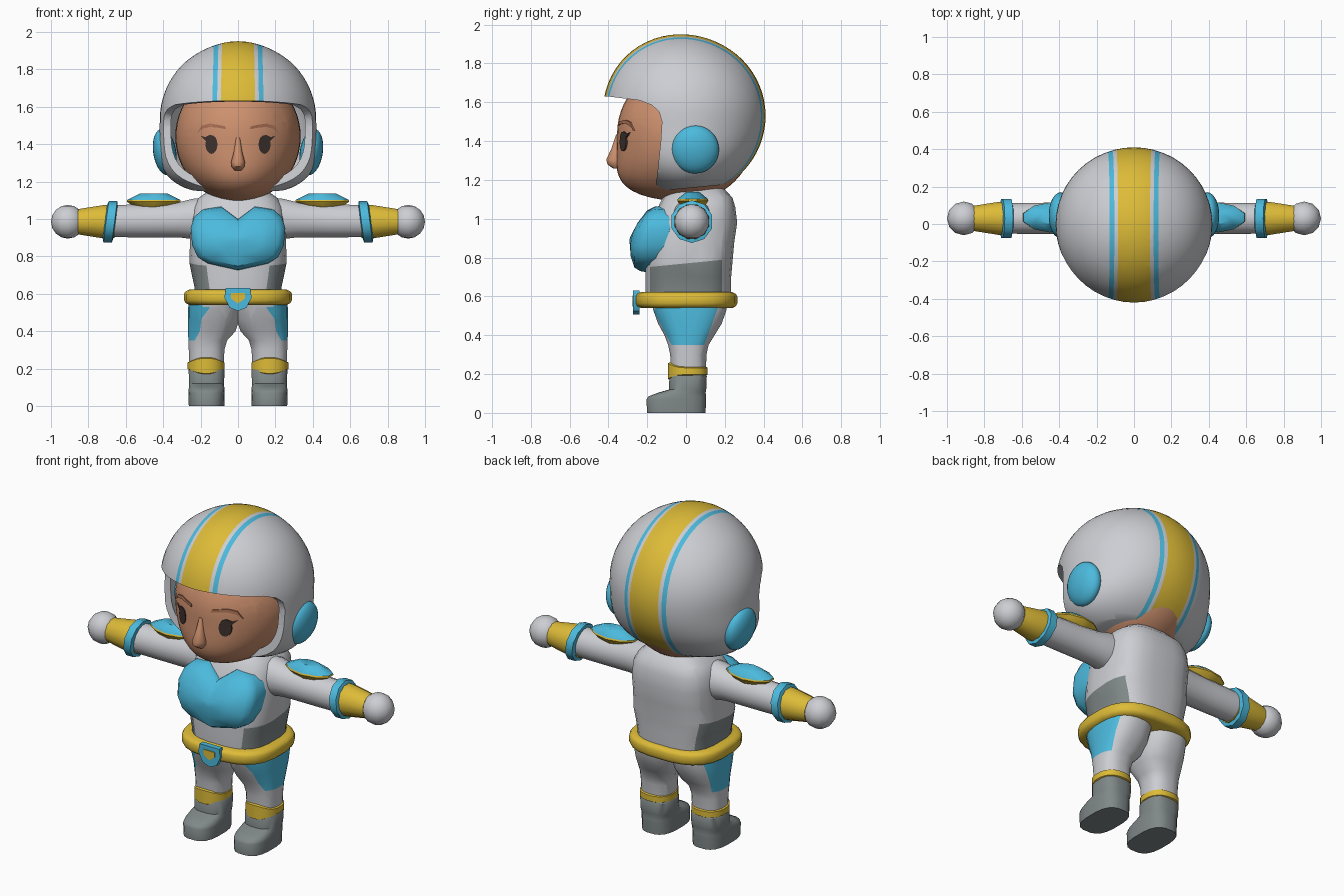
import bpy, bmesh, math
from mathutils import Vector

if "Cube" in bpy.data.objects:
    bpy.data.objects.remove(bpy.data.objects["Cube"])

def lin(c):
    return tuple((v / 12.92 if v <= .04045 else ((v + .055) / 1.055) ** 2.4) for v in c)

def material(name, *rgb):
    m = bpy.data.materials.new(name)
    m.diffuse_color = (*lin([v / 255 for v in rgb]), 1)
    m.use_nodes = True
    m.node_tree.nodes["Principled BSDF"].inputs["Base Color"].default_value = m.diffuse_color
    return m

WHITE = material("suit white", 205, 206, 211)
CYAN = material("panel cyan", 76, 186, 221)
YELLOW = material("trim yellow", 221, 187, 56)
GREY = material("boot grey", 128, 136, 136)
SKIN = material("skin", 205, 144, 110)
BROW = material("brow brown", 165, 108, 80)
HAIR = material("hair brown", 98, 78, 65)
EYE = material("eye dark", 62, 50, 46)

def finish(name, bm, mats, mirror=False):
    bmesh.ops.recalc_face_normals(bm, faces=bm.faces)
    me = bpy.data.meshes.new(name)
    bm.to_mesh(me)
    bm.free()
    for m in mats:
        me.materials.append(m)
    ob = bpy.data.objects.new(name, me)
    bpy.context.collection.objects.link(ob)
    if mirror:
        ob.modifiers.new("mirror", 'MIRROR').use_mirror_merge = False
    return ob

def bridge(bm, rings):
    """Skin a list of equal vertex loops and cap both ends."""
    for a, b in zip(rings, rings[1:]):
        for i in range(len(a)):
            j = (i + 1) % len(a)
            bm.faces.new((a[i], a[j], b[j], b[i]))
    bm.faces.new(rings[0])
    bm.faces.new(rings[-1])

def loft(sections, n=24, e=2.0, axis='z'):
    """Sections (position, centre a, centre b, radius a, radius b) along z or x."""
    bm = bmesh.new()
    rings = []
    for p, ca, cb, ra, rb in sections:
        ring = []
        for i in range(n):
            t = 2 * math.pi * (i + .5) / n
            c, s = math.cos(t), math.sin(t)
            a = ca + ra * math.copysign(abs(c) ** (2 / e), c)
            b = cb + rb * math.copysign(abs(s) ** (2 / e), s)
            ring.append(bm.verts.new((a, b, p) if axis == 'z' else (p, a, b)))
        rings.append(ring)
    bridge(bm, rings)
    return bm

def cut(bm, co, no):
    bmesh.ops.bisect_plane(bm, geom=bm.verts[:] + bm.edges[:] + bm.faces[:],
                           plane_co=co, plane_no=no, dist=1e-5)

def paint(bm, rule):
    for f in bm.faces:
        f.material_index = rule(f.calc_center_median(), f)

def prism(name, pts, y0, y1, mat):
    bm = bmesh.new()
    bridge(bm, [[bm.verts.new((x, y, z)) for x, z in pts] for y in (y0, y1)])
    return finish(name, bm, [mat])

def symmetric(half):
    """Close a right-hand outline that starts and ends on x = 0."""
    return half + [(-x, z) for x, z in half[-2:0:-1]]

# Torso with grey side panels
bm = loft([(.55, 0, .01, .235, .215), (.64, 0, .012, .235, .222), (.70, 0, .012, .248, .222),
           (.77, 0, .015, .262, .225), (.88, 0, .022, .258, .228), (.98, 0, .04, .255, .225),
           (1.06, 0, .055, .245, .2), (1.11, 0, .06, .215, .18), (1.15, 0, .06, .16, .14),
           (1.19, 0, .05, .1, .1)], 24, 3)
cut(bm, (0, .0, .77), (0, -.1, 1))
for y in (-.185, .185):
    cut(bm, (0, y, 0), (0, 1, 0))
paint(bm, lambda c, f: int(c.z < .77 + .1 * c.y and abs(c.y) < .185 and abs(c.x) > .15))
finish("torso", bm, [WHITE, GREY])

# Legs with cyan hip panels
bm = loft([(.17, .168, .012, .09, .09), (.30, .168, .012, .096, .094), (.35, .162, .012, .104, .105),
           (.40, .14, .018, .128, .13), (.46, .13, .02, .137, .165), (.53, .125, .02, .142, .19),
           (.60, .12, .015, .14, .2)], 24, 2.5)
front, back = (Vector((0, .19, .1)), Vector((0, -.19, .07)))
cut(bm, (0, 0, .35), (0, 0, 1))
cut(bm, (0, -.17, .53), front)
cut(bm, (0, .16, .53), back)
paint(bm, lambda c, f: int(c.z > .35 and c.x > .17 and (c - Vector((0, -.17, .53))).dot(front) > 0
                           and (c - Vector((0, .16, .53))).dot(back) > 0))
finish("leg", bm, [WHITE, CYAN], True)

# Boots
bm = loft([(0, .168, -.05, .096, .152), (.07, .168, -.05, .098, .155), (.085, .168, -.045, .097, .15),
           (.105, .168, -.02, .095, .122), (.12, .168, .008, .094, .097), (.19, .168, .011, .097, .097),
           (.2, .168, .011, .09, .09)], 20, 2.8)
finish("boot", bm, [GREY], True)

# Knee bands, flared at the front
bm = loft([(.193, .17, .013, .092, .092), (.198, .17, .013, .1, .1), (.232, .17, .013, .1, .1),
           (.237, .17, .013, .092, .092)], 20, 2.3)
for v in bm.verts:
    f = min(1, max(0, (.013 - v.co.y) / .1)) ** 3
    v.co.z = .215 + (v.co.z - .215) * (1 + 1.4 * f)
    v.co.y -= .008 * f
finish("knee_band", bm, [YELLOW], True)

# Belt and buckle
finish("belt", loft([(.54, 0, .003, .262, .237), (.55, 0, .003, .282, .256), (.565, 0, .003, .29, .263),
                     (.6, 0, .003, .29, .263), (.613, 0, .003, .282, .256), (.622, 0, .003, .262, .237)],
                    24, 2.8), [YELLOW])
prism("buckle", symmetric([(0, .63), (.065, .63), (.073, .58), (.045, .525), (0, .508)]), -.272, -.24, CYAN)
prism("buckle_centre", symmetric([(0, .605), (.037, .605), (.037, .575), (0, .548)]), -.276, -.25, YELLOW)

# Domed chest plate with a neckline notch
outline = symmetric([(0, 1.0), (.09, 1.067), (.19, 1.05), (.235, 1.01), (.253, .95), (.245, .86),
                     (.215, .795), (.16, .762), (0, .725)])
bm = bmesh.new()
rings = []
for s, d in ((.97, .1), (1, 0), (.97, -.03), (.86, -.06), (.5, -.08), (.1, -.085)):
    ring = []
    for x, z in outline:
        z = .89 + s * (z - .89)
        ring.append(bm.verts.new((x * s, -.205 + .45 * max(0, z - .9) + d, z)))
    rings.append(ring)
bridge(bm, rings)
finish("chest_plate", bm, [CYAN])

# Arms, gloves, cuffs and hands
finish("arm", loft([(.12, .03, 1.0, .1, .115), (.24, .03, 1.0, .1, .11), (.32, .03, .995, .088, .095),
                    (.5, .03, .99, .085, .09), (.7, .03, .988, .083, .087)], 16, 2, 'x'), [WHITE], True)
finish("glove_sleeve", loft([(.66, .03, .985, .09, .09), (.72, .03, .985, .092, .092),
                             (.855, .03, .985, .07, .07), (.86, .03, .985, .05, .05)], 12, 2, 'x'),
       [YELLOW], True)
bm = loft([(.655, .03, .985, .09, .09), (.66, .03, .985, .11, .11), (.705, .03, .985, .11, .11),
           (.712, .03, .985, .09, .09)], 10, 2, 'x')
for v in bm.verts:
    v.co.x -= .13 * (v.co.z - .985)
finish("cuff", bm, [CYAN], True)
bm = bmesh.new()
bmesh.ops.create_uvsphere(bm, u_segments=12, v_segments=8, radius=.09)
bmesh.ops.translate(bm, verts=bm.verts, vec=(.91, .03, .985))
finish("hand", bm, [WHITE], True)

# Shoulder pads: cyan top on a yellow rim
bm = loft([(1.05, .45, .035, .07, .045), (1.075, .45, .035, .125, .068), (1.092, .45, .035, .152, .08),
           (1.102, .45, .035, .15, .078), (1.137, .45, .035, .075, .035)], 10, 1.8)
paint(bm, lambda c, f: int(c.z > 1.1))
finish("shoulder_pad", bm, [YELLOW, CYAN], True)

# Head with parted hair
def jaw(t):
    return 1 + .65 * max(0, t) ** 2

def face_y(x, z):
    t = (1.44 - z) / .35
    return -.355 * math.sqrt(max(0, 1 - t * t - (x / .335) ** 2)) * jaw(t)

bm = bmesh.new()
bmesh.ops.create_uvsphere(bm, u_segments=40, v_segments=28, radius=1)
for v in bm.verts:
    x, y, z = v.co
    v.co = (x * .335, y * .355 * (jaw(-z) if y < 0 else 1), 1.44 + z * .35)
hairline = [(-.33, 1.34), (-.27, 1.44), (-.17, 1.52), (.03, 1.63), (.2, 1.55), (.28, 1.47), (.33, 1.34)]
for (xa, za), (xb, zb) in zip(hairline, hairline[1:]):
    cut(bm, (xa, 0, za), (za - zb, 0, xb - xa))

def is_hair(c, f):
    return int(c.y > -.05 and c.z > 1.3 or
               all((c.x - xa) * (za - zb) + (c.z - za) * (xb - xa) > 0
                   for (xa, za), (xb, zb) in zip(hairline, hairline[1:])))
paint(bm, is_hair)
finish("head", bm, [SKIN, HAIR])
finish("neck", loft([(1.05, 0, .04, .13, .13), (1.25, 0, .04, .15, .15)]), [SKIN])

# Nose, eyes and brows
finish("nose", loft([(1.435, 0, -.35, .01, .01), (1.36, 0, -.358, .023, .028), (1.305, 0, -.366, .038, .046),
                     (1.28, 0, -.364, .036, .042), (1.258, 0, -.355, .018, .02)], 12), [SKIN])

def face_plate(name, pts, mat):
    bm = bmesh.new()
    bridge(bm, [[bm.verts.new((x, face_y(x, z) - d, z)) for x, z in pts] for d in (-.003, .006)])
    finish(name, bm, [mat], True)

face_plate("eye", [(.142 + .032 * math.cos(i * math.pi / 8), 1.398 + .05 * math.sin(i * math.pi / 8))
                   for i in range(16)], EYE)
face_plate("eyelash", [(.12, 1.437), (.15, 1.45), (.175, 1.437), (.2, 1.445), (.17, 1.415)], EYE)
face_plate("brow", [(.065, 1.48), (.1, 1.487), (.15, 1.492), (.19, 1.482), (.222, 1.455),
                    (.195, 1.498), (.15, 1.51), (.1, 1.502), (.068, 1.495)], BROW)

# Helmet shell with centre stripes
def helmet_skin(bm, scale):
    vs = bmesh.ops.create_uvsphere(bm, u_segments=48, v_segments=32, radius=1)["verts"]
    for v in vs:
        d = v.co.copy()
        bulge = max(0, -.8 * d.y + .6 * d.z)
        r = .41 * (1 + .065 * bulge ** 2) * scale
        low = max(0, -d.z)
        v.co = (d.x * r * 1.02 * (1 + .6 * low ** 2), d.y * r, 1.53 + d.z * r)

bm = bmesh.new()
helmet_skin(bm, 1)
for x in (.093, .113, .138):
    cut(bm, (x, 0, 0), (1, 0, 0))
    cut(bm, (-x, 0, 0), (1, 0, 0))
paint(bm, lambda c, f: 2 if abs(c.x) < .093 else 1 if .113 < abs(c.x) < .138 else 0)
for v in bm.verts:                      # stripes narrow slightly over the crown
    v.co.x *= 1 - .12 * max(0, (v.co.z - 1.6) / .35) * max(0, 1 - abs(v.co.x) / .3)
bmesh.ops.recalc_face_normals(bm, faces=bm.faces)
outer = set(bm.faces)
helmet_skin(bm, .91)
bmesh.ops.reverse_faces(bm, faces=[f for f in bm.faces if f not in outer])
me = bpy.data.meshes.new("helmet")
bm.to_mesh(me)
bm.free()
for m in (WHITE, CYAN, YELLOW):
    me.materials.append(m)
helmet = bpy.data.objects.new("helmet", me)
bpy.context.collection.objects.link(helmet)

# Face opening and lower edge, cut with a side profile
bm = bmesh.new()
opening = [(-.7, 1.635), (-.4, 1.63), (-.24, 1.61), (-.175, 1.585), (-.138, 1.55), (-.124, 1.5), (-.13, 1.4),
           (-.148, 1.23), (-.155, 1.18), (-.145, 1.155), (-.12, 1.145), (.22, 1.178), (.7, 1.22), (.7, .9), (-.7, .9)]
bridge(bm, [[bm.verts.new((x, y, z)) for y, z in opening] for x in (-.7, .7)])
cutter = finish("helmet_cutter", bm, [WHITE])
cutter.hide_render = True
mod = helmet.modifiers.new("opening", 'BOOLEAN')
mod.object, mod.operation, mod.solver = cutter, 'DIFFERENCE', 'EXACT'
bpy.context.view_layer.objects.active = helmet
bpy.ops.object.modifier_apply(modifier=mod.name)
bpy.data.objects.remove(cutter)

# Ear caps
bm = bmesh.new()
bmesh.ops.create_uvsphere(bm, u_segments=24, v_segments=16, radius=.124)
for v in bm.verts:
    v.co = (.392 + v.co.x * .5 + v.co.z * .12, .046 + v.co.y, 1.357 + v.co.z)
finish("ear_cap", bm, [CYAN], True)

# Smooth shading with crisp edges
for ob in bpy.data.objects:
    ob.select_set(True)
bpy.ops.object.shade_smooth_by_angle(angle=math.radians(40))
